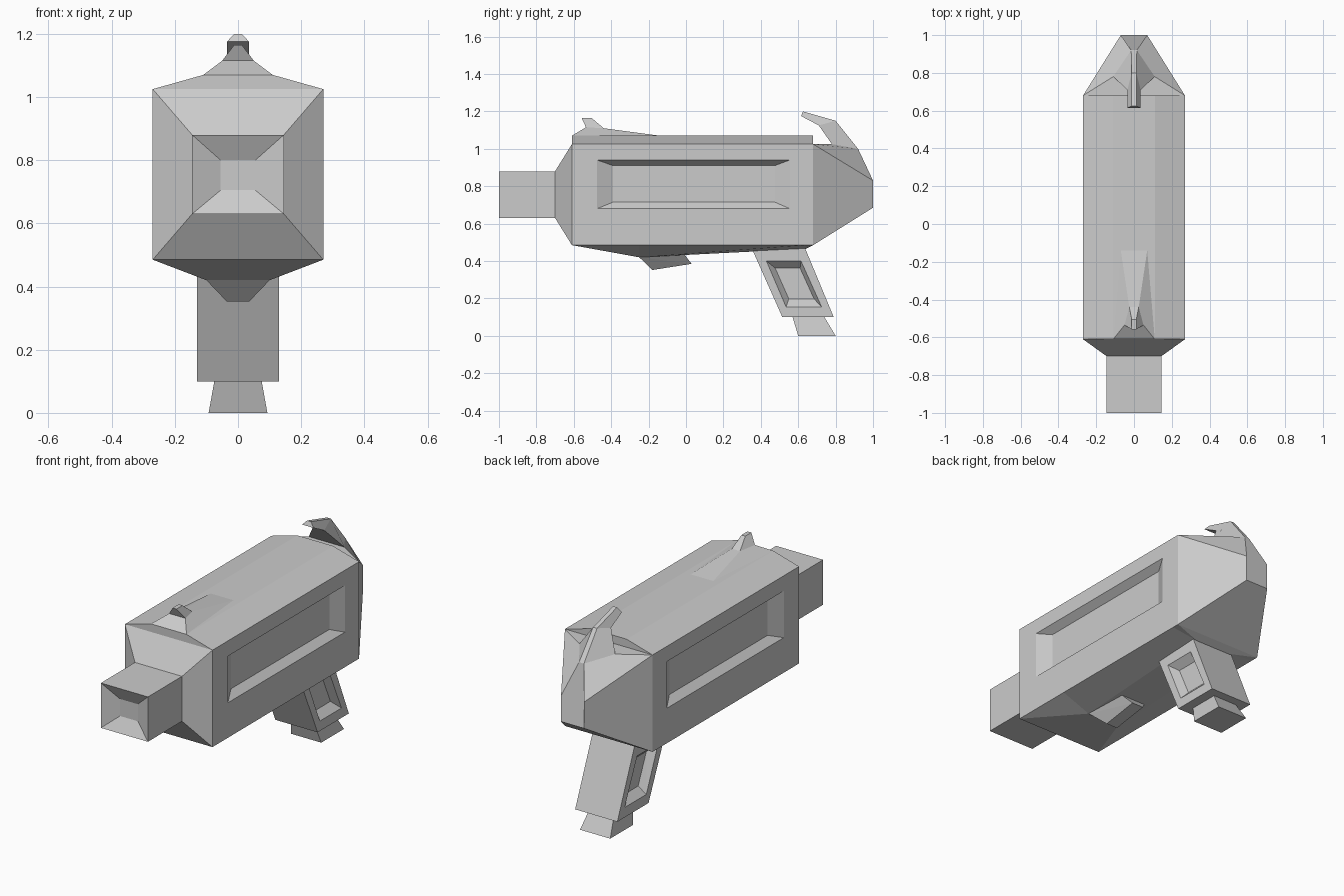
import bpy, bmesh

if "Cube" in bpy.data.objects:
    bpy.data.objects.remove(bpy.data.objects["Cube"])


def finish(name, bm):
    bmesh.ops.remove_doubles(bm, verts=bm.verts, dist=1e-5)
    bmesh.ops.dissolve_limit(bm, angle_limit=0.005, verts=bm.verts, edges=bm.edges)
    bmesh.ops.recalc_face_normals(bm, faces=bm.faces)
    me = bpy.data.meshes.new(name)
    bm.to_mesh(me)
    bm.free()
    ob = bpy.data.objects.new(name, me)
    bpy.context.collection.objects.link(ob)
    return ob


def loft(name, half_rings):
    """Skin half sections, each mirrored across x = 0 into a closed ring."""
    bm = bmesh.new()
    rings = []
    for h in half_rings:
        pts = list(h) + [(-x, y, z) for x, y, z in reversed(h)]
        rings.append([bm.verts.new(p) for p in pts])
    n = len(rings[0])
    for a, b in zip(rings, rings[1:]):
        for i in range(n):
            j = (i + 1) % n
            bm.faces.new((a[i], a[j], b[j], b[i]))
    bm.faces.new(rings[0])
    bm.faces.new(rings[-1])
    return finish(name, bm)


def hull(name, pts, mirror=True):
    bm = bmesh.new()
    if mirror:
        pts = pts + [(-x, y, z) for x, y, z in pts]
    vs = [bm.verts.new(p) for p in pts]
    bmesh.ops.convex_hull(bm, input=vs)
    return finish(name, bm)


def recess(target, x, depth, outer, inner):
    """Cut a bevelled panel into both sides of the target."""
    for s in (1, -1):
        pts = [(s * (x + 0.03), y, z) for y, z in outer]
        pts += [(s * x, y, z) for y, z in outer]
        pts += [(s * (x - depth), y, z) for y, z in inner]
        cut = hull("panel_cutter", pts, mirror=False)
        cut.hide_render = True
        cut.hide_set(True)
        m = target.modifiers.new("panel", 'BOOLEAN')
        m.operation = 'DIFFERENCE'
        m.solver = 'EXACT'
        m.object = cut


def box_ring(y, x, z0, z1):
    return [(x, y, z0), (x, y, z0), (x, y, z1), (x, y, z1)]


def body_ring(y, keel):
    return [(keel[0], y, keel[1]), (.27, y, .485), (.27, y, 1.025), (.11, y, 1.07)]


# Main shell: muzzle, barrel, body with keel, tapered rear
body = loft("body", [
    box_ring(-.96, .055, .705, .80),
    box_ring(-1.0, .145, .63, .88),
    box_ring(-.70, .145, .63, .88),
    box_ring(-.61, .27, .485, 1.025),
    body_ring(-.61, (.27, .485)),
    body_ring(-.25, (.10, .42)),
    body_ring(.64, (.11, .465)),
    body_ring(.68, (.27, .485)),
    box_ring(.68, .27, .485, 1.025),
    [(.27, .68, .485), (.27, .68, .485), (.27, .68, 1.025), (.11, .78, 1.025)],
    [(.07, 1, .685), (.07, 1, .685), (.07, 1, .83), (.015, .92, 1.0)],
])
recess(body, .27, .04,
       [(-.475, .68), (.555, .68), (.555, .94), (-.475, .94)],
       [(-.39, .715), (.475, .715), (.475, .91), (-.39, .91)])

# Hooked hammer at the rear
loft("hammer", [
    [(.11, .78, 1.025), (.015, .92, 1.0)],
    [(.035, .71, 1.125), (.012, .80, 1.15)],
    [(.035, .615, 1.175), (.012, .625, 1.2)],
])

# Front sight: long ramp rising to a small post
loft("front_sight", [
    [(.11, -.61, 1.07), (.07, -.14, 1.07)],
    [(.05, -.535, 1.115), (.025, -.44, 1.11)],
    [(.012, -.558, 1.165), (.012, -.505, 1.165)],
])

# Trigger block under the keel
hull("under_block", [(.10, -.25, .42), (.035, -.18, .352), (.035, .03, .385), (.08, -.01, .437)])

# Grip with side panels
grip = hull("grip", [(x, y, z) for x in (.13,) for y, z in
                     [(.346, .48), (.632, .48), (.79, .10), (.515, .10)]])
recess(grip, .13, .04,
       [(.43, .40), (.615, .40), (.725, .155), (.535, .155)],
       [(.477, .362), (.61, .362), (.685, .197), (.55, .197)])

# Flared foot of the grip
hull("grip_foot", [(.075, .57, .10), (.075, .74, .10), (.093, .80, 0), (.093, .60, 0)])
